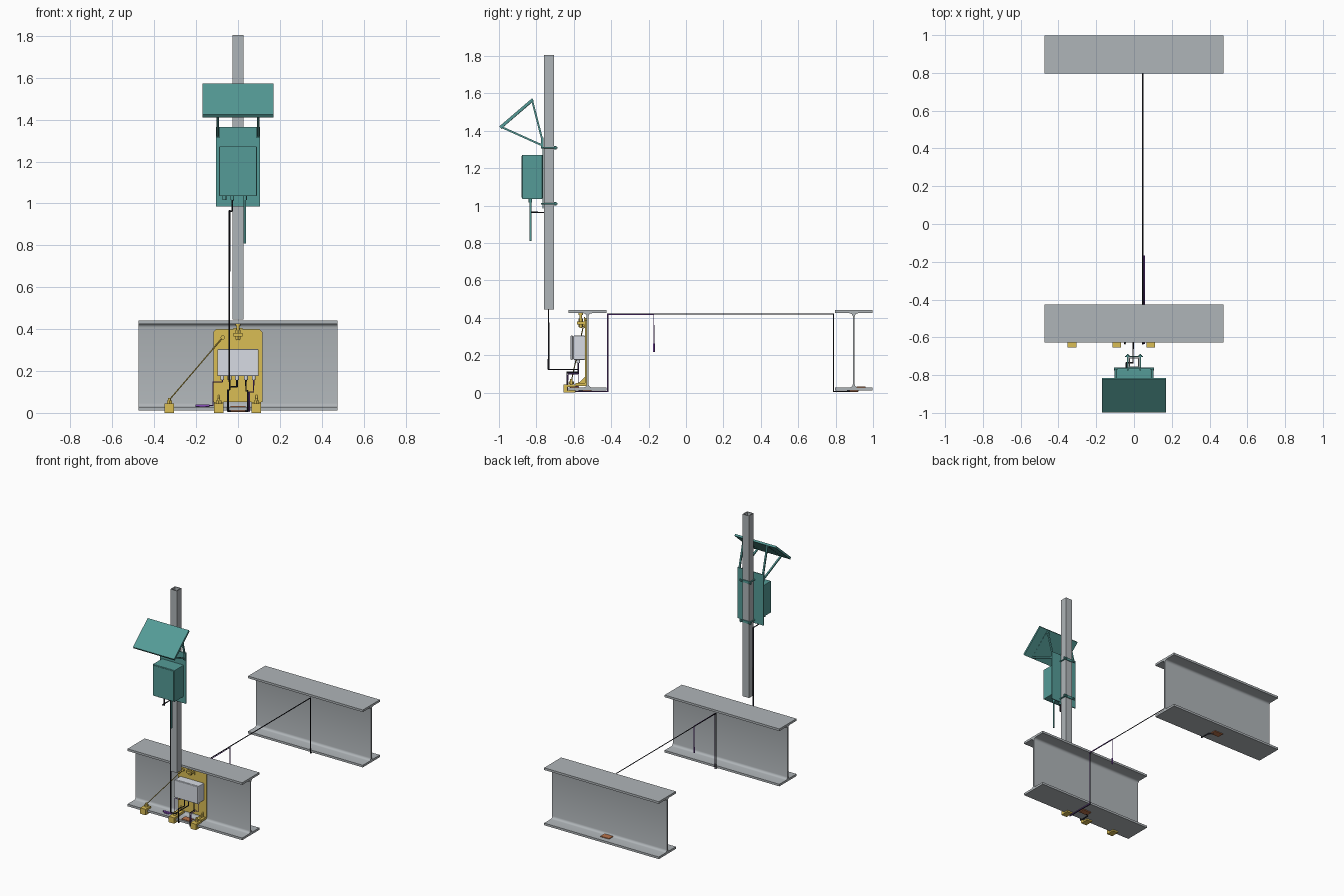
import bpy, bmesh, math
from mathutils import Vector

if "Cube" in bpy.data.objects:
    bpy.data.objects.remove(bpy.data.objects["Cube"])


def material(name, rgb):
    m = bpy.data.materials.new(name)
    m.diffuse_color = (*rgb, 1)
    m.use_nodes = True
    m.node_tree.nodes["Principled BSDF"].inputs["Base Color"].default_value = m.diffuse_color
    return m


STEEL = material("steel", (0.43, 0.46, 0.48))
TEAL = material("teal", (0.09, 0.33, 0.31))
GOLD = material("gold", (0.70, 0.51, 0.09))
PALE = material("pale_grey", (0.68, 0.71, 0.77))
BLACK = material("black", (0.02, 0.02, 0.03))
PURPLE = material("purple", (0.25, 0.08, 0.50))
RUST = material("rust", (0.48, 0.17, 0.07))


def add(name, bm, mat, smooth=False):
    bmesh.ops.recalc_face_normals(bm, faces=bm.faces)
    me = bpy.data.meshes.new(name)
    bm.to_mesh(me)
    bm.free()
    me.materials.append(mat)
    ob = bpy.data.objects.new(name, me)
    bpy.context.collection.objects.link(ob)
    if smooth:
        bpy.ops.object.select_all(action='DESELECT')
        ob.select_set(True)
        bpy.context.view_layer.objects.active = ob
        bpy.ops.object.shade_smooth_by_angle(angle=math.radians(35))
    return ob


def prism(name, pts, a, b, mat, axis='x', smooth=False):
    """Extrude a profile: axis x takes (y, z) points, axis y takes (x, z)."""
    bm = bmesh.new()
    place = (lambda p: (a, *p)) if axis == 'x' else (lambda p: (p[0], a, p[1]))
    face = bm.faces.new([bm.verts.new(place(p)) for p in pts])
    new = bmesh.ops.extrude_face_region(bm, geom=[face])['geom']
    step = (b - a, 0, 0) if axis == 'x' else (0, b - a, 0)
    bmesh.ops.translate(bm, verts=[g for g in new if isinstance(g, bmesh.types.BMVert)], vec=step)
    return add(name, bm, mat, smooth)


def box(name, x, y, z, mat, bevel=0):
    ob = prism(name, [(y[0], z[0]), (y[1], z[0]), (y[1], z[1]), (y[0], z[1])], x[0], x[1], mat)
    if bevel:
        mod = ob.modifiers.new("bevel", 'BEVEL')
        mod.width, mod.segments = bevel, 2
    return ob


def rod(name, p, q, r, mat, sides=16):
    p, q = Vector(p), Vector(q)
    bm = bmesh.new()
    bmesh.ops.create_cone(bm, cap_ends=True, segments=sides, radius1=r, radius2=r, depth=(q - p).length)
    turn = (q - p).to_track_quat('Z', 'Y').to_matrix()
    bmesh.ops.rotate(bm, verts=bm.verts, cent=(0, 0, 0), matrix=turn)
    bmesh.ops.translate(bm, verts=bm.verts, vec=(p + q) / 2)
    return add(name, bm, mat, sides > 8)


def cable(name, pts, r, mat):
    cu = bpy.data.curves.new(name, 'CURVE')
    cu.dimensions = '3D'
    cu.bevel_depth, cu.bevel_resolution, cu.use_fill_caps = r, 1, True
    sp = cu.splines.new('POLY')
    sp.points.add(len(pts) - 1)
    for sp_pt, p in zip(sp.points, pts):
        sp_pt.co = (*p, 1)
    cu.materials.append(mat)
    ob = bpy.data.objects.new(name, cu)
    bpy.context.collection.objects.link(ob)


# Two rolled I-beams with root fillets
def beam(name, yc, z0=0.012, z1=0.441, w=0.101, t=0.016, web=0.005, r=0.018):
    mid, h = (z0 + z1) / 2, (z1 - z0) / 2
    arc = [(web + r - r * math.cos(a), h - t - r + r * math.sin(a))
           for a in [i * math.pi / 8 for i in range(5)]]
    q = arc + [(w, h - t), (w, h)]
    right = [(y, -z) for y, z in reversed(q)] + q
    pts = right + [(-y, -z) for y, z in right]
    prism(name, [(yc + y, mid + z) for y, z in pts], -0.474, 0.474, STEEL, smooth=True)


beam("near_beam", -0.526)
beam("far_beam", 0.897)

# Hollow square mast
bm = bmesh.new()
loops = []
for s in (0.027, 0.022):
    for z in (0.445, 1.805):
        loops.append([bm.verts.new((i * s, -0.733 + j * s, z))
                      for i, j in ((-1, -1), (1, -1), (1, 1), (-1, 1))])
for a, b in ((0, 1), (2, 3), (0, 2), (1, 3)):
    for i in range(4):
        k = (i + 1) % 4
        bm.faces.new((loops[a][i], loops[a][k], loops[b][k], loops[b][i]))
add("mast", bm, STEEL)

# Mast mounted cabinet, backplate and straps
box("mast_backplate", (-0.106, 0.106), (-0.768, -0.761), (0.986, 1.365), TEAL)
box("mast_cabinet", (-0.090, 0.090), (-0.876, -0.768), (1.036, 1.272), TEAL, 0.003)
box("cabinet_door", (-0.084, 0.084), (-0.879, -0.876), (1.043, 1.265), TEAL)
for z in (1.01, 1.31):
    for s in (-1, 1):
        rod("strap_leg", (s * 0.033, -0.775, z), (s * 0.033, -0.688, z), 0.005, TEAL)
        rod("strap_nut", (s * 0.033, -0.700, z), (s * 0.033, -0.693, z), 0.010, TEAL, 6)
    box("strap_bar", (-0.048, 0.048), (-0.705, -0.699), (z - 0.009, z + 0.009), TEAL)
for x in (-0.065, -0.027, 0.033):
    rod("cabinet_gland", (x, -0.832, 1.016), (x, -0.832, 1.037), 0.009, TEAL, 12)
rod("antenna", (0.033, -0.832, 0.81), (0.033, -0.832, 1.02), 0.006, TEAL)

# Tilted solar panel on flat struts
prism("solar_panel", [(-0.998, 1.424), (-0.823, 1.574), (-0.814, 1.563), (-0.988, 1.411)],
      -0.17, 0.17, TEAL)


def flat_bar(name, x, p, q, w=0.005):
    d = (Vector(q) - Vector(p)).normalized() * w
    n = Vector((-d.y, d.x))
    p, q = Vector(p), Vector(q)
    prism(name, [tuple(v) for v in (p + n, q + n, q - n, p - n)], x - 0.006, x + 0.006, TEAL)


for x in (-0.097, 0.097):
    flat_bar("lower_strut", x, (-0.768, 1.322), (-0.986, 1.420))
    flat_bar("upper_strut", x, (-0.770, 1.358), (-0.822, 1.560))
    flat_bar("panel_rail", x, (-0.980, 1.424), (-0.820, 1.561))
    box("strut_foot", (x - 0.008, x + 0.008), (-0.776, -0.768), (1.312, 1.364), TEAL)

# Mounting plate on the near beam web
c = 0.014
prism("mounting_plate", [(-0.118 + c, 0.4), (-0.118, 0.4 - c), (-0.118, 0.052), (0.116, 0.052),
                         (0.116, 0.4 - c), (0.116 - c, 0.4)], -0.540, -0.531, GOLD, 'y')


# Flange clamps
def clamp(name, x):
    prism(name + "_body", [(-0.655, 0), (-0.592, 0), (-0.592, 0.011), (-0.634, 0.011), (-0.634, 0.031),
                           (-0.592, 0.031), (-0.592, 0.044), (-0.655, 0.044)], x - 0.023, x + 0.023, GOLD)
    rod(name + "_bolt", (x, -0.613, 0.03), (x, -0.613, 0.072), 0.007, GOLD)
    rod(name + "_nut", (x, -0.613, 0.046), (x, -0.613, 0.060), 0.014, GOLD, 6)


for x in (-0.092, 0.088):
    clamp("plate_clamp", x)
    box("plate_foot", (x - 0.023, x + 0.023), (-0.592, -0.531), (0.036, 0.052), GOLD)
    prism("foot_gusset", [(-0.540, 0.052), (-0.575, 0.052), (-0.540, 0.085)], x - 0.004, x + 0.004, GOLD)
clamp("tether_clamp", -0.328)

# Upper jack that wedges the plate under the top flange
box("jack_bracket", (-0.022, 0.022), (-0.584, -0.540), (0.365, 0.382), GOLD)
box("jack_back", (-0.022, 0.022), (-0.546, -0.540), (0.345, 0.405), GOLD)
rod("jack_bolt", (0, -0.563, 0.347), (0, -0.563, 0.425), 0.007, GOLD)
for z in (0.351, 0.382):
    rod("jack_nut", (0, -0.563, z), (0, -0.563, z + 0.014), 0.013, GOLD, 6)
rod("jack_pad", (0, -0.563, 0.415), (0, -0.563, 0.425), 0.013, GOLD)

# Safety tether
rod("tether_eye", (-0.073, -0.552, 0.36), (-0.073, -0.538, 0.36), 0.010, GOLD)
cable("tether", [(-0.073, -0.548, 0.36), (-0.328, -0.613, 0.062)], 0.003, GOLD)

# Junction box with cable glands
box("junction_box", (-0.098, 0.098), (-0.603, -0.540), (0.176, 0.305), PALE, 0.004)
box("junction_lid", (-0.098, 0.098), (-0.617, -0.605), (0.176, 0.305), PALE, 0.004)
for x in (-0.075, -0.040, -0.005, 0.038, 0.075):
    rod("junction_gland", (x, -0.576, 0.158), (x, -0.576, 0.178), 0.009, PALE, 12)

# Cables
cable("mast_cable", [(-0.027, -0.832, 1.02), (-0.027, -0.832, 0.964), (-0.041, -0.832, 0.964),
                     (-0.041, -0.735, 0.964), (-0.041, -0.735, 0.124), (-0.005, -0.735, 0.124),
                     (-0.005, -0.576, 0.124), (-0.005, -0.576, 0.16)], 0.0045, BLACK)
cable("near_gauge_cable", [(-0.040, -0.576, 0.16), (-0.040, -0.576, 0.11), (-0.048, -0.636, 0.11),
                           (-0.048, -0.636, 0.007), (-0.048, -0.56, 0.007), (-0.02, -0.54, 0.007)],
      0.004, BLACK)
cable("far_gauge_cable", [(0.038, -0.576, 0.16), (0.038, -0.576, 0.105), (0.047, -0.576, 0.105),
                          (0.047, -0.636, 0.105), (0.047, -0.636, 0.007), (0.047, -0.419, 0.007),
                          (0.047, -0.419, 0.420), (0.047, 0.789, 0.420), (0.047, 0.789, 0.007),
                          (0.047, 0.86, 0.007), (0.02, 0.89, 0.007)], 0.004, BLACK)
cable("air_probe_cable", [(0.075, -0.576, 0.16), (0.075, -0.576, 0.10), (0.054, -0.576, 0.10),
                          (0.054, -0.630, 0.10), (0.054, -0.634, 0.007), (0.054, -0.417, 0.007),
                          (0.054, -0.417, 0.418), (0.054, -0.172, 0.418), (0.054, -0.172, 0.25)],
      0.003, PURPLE)
rod("air_probe", (0.054, -0.172, 0.218), (0.054, -0.172, 0.262), 0.005, PURPLE)
cable("steel_probe_cable", [(-0.075, -0.576, 0.16), (-0.075, -0.576, 0.148), (-0.120, -0.576, 0.148),
                            (-0.120, -0.576, 0.035), (-0.15, -0.590, 0.035)], 0.003, PURPLE)
rod("steel_probe", (-0.203, -0.590, 0.035), (-0.135, -0.590, 0.035), 0.006, PURPLE)
box("steel_probe_pad", (-0.187, -0.153), (-0.604, -0.576), (0.028, 0.034), PURPLE)

# Strain gauges above and below each bottom flange
for side, y_top, y_low in (("near", -0.595, -0.53), ("far", 0.935, 0.897)):
    box(side + "_upper_gauge", (-0.036, 0.036), (y_top - 0.024, y_top + 0.024), (0.027, 0.034), RUST, 0.002)
    box(side + "_lower_gauge", (-0.036, 0.036), (y_low - 0.024, y_low + 0.024), (0.005, 0.013), RUST, 0.002)
